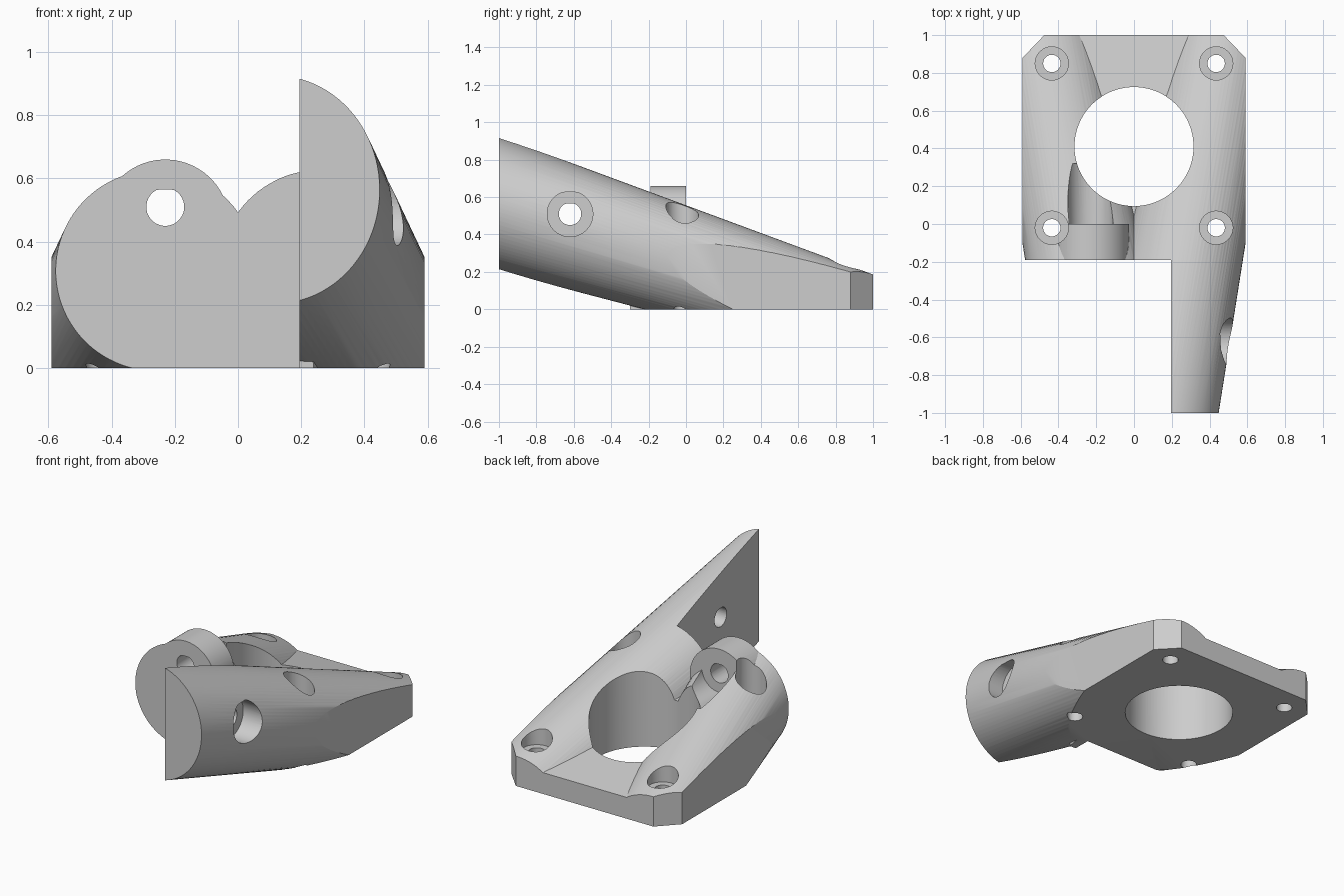
import bpy, bmesh
from math import sin, cos, pi

cube = bpy.data.objects.get("Cube")
if cube:
    bpy.data.objects.remove(cube)

grey = bpy.data.materials.new("plain_grey")
grey.use_nodes = True
grey.diffuse_color = (0.61, 0.61, 0.61, 1)
grey.node_tree.nodes["Principled BSDF"].inputs["Base Color"].default_value = (0.61, 0.61, 0.61, 1)


def loft(name, start, end):
    """Closed solid between two rings of matching points, facing outwards."""
    bm = bmesh.new()
    a = [bm.verts.new(p) for p in start]
    b = [bm.verts.new(p) for p in end]
    bm.faces.new(a[::-1])
    bm.faces.new(b)
    n = len(a)
    for i in range(n):
        j = (i + 1) % n
        bm.faces.new((a[i], a[j], b[j], b[i]))
    bm.normal_update()
    bmesh.ops.triangulate(bm, faces=bm.faces[:])
    if bm.calc_volume(signed=True) < 0:
        bmesh.ops.reverse_faces(bm, faces=bm.faces[:])
    bm.normal_update()
    mesh = bpy.data.meshes.new(name)
    bm.to_mesh(mesh)
    bm.free()
    mesh.materials.append(grey)
    ob = bpy.data.objects.new(name, mesh)
    bpy.context.collection.objects.link(ob)
    return ob


def cylinder(name, axis, centre, radius, low, high, segments=48, flat=1.0):
    """Cylinder along an axis; flat < 1 trims its upper side."""
    ring = []
    for i in range(segments):
        t = 2 * pi * (i + 0.5) / segments
        ring.append((centre[0] + radius * cos(t),
                     centre[1] + radius * min(sin(t), flat)))
    place = {"x": lambda u, v, w: (w, u, v),
             "y": lambda u, v, w: (u, w, v),
             "z": lambda u, v, w: (u, v, w)}[axis]
    return loft(name, [place(u, v, low) for u, v in ring],
                [place(u, v, high) for u, v in ring])


def combine(body, tool, operation):
    mod = body.modifiers.new(operation, "BOOLEAN")
    mod.operation = operation
    mod.solver = "EXACT"
    mod.object = tool
    bpy.context.view_layer.objects.active = body
    bpy.context.view_layer.update()
    bpy.ops.object.modifier_apply(modifier=mod.name)
    bpy.data.objects.remove(tool)


# Sloping tapered arms that spread apart towards the back
def arm_centre(y):
    d = y + 0.2
    return 0.257 + 0.1775 * d, 0.312 - 0.316 * d


def arm_ring(side, y, phase, segments=96):
    cx, cz = arm_centre(y)
    rx, rz = 0.318 - 0.019 * (y + 0.2), 0.318 - 0.054 * (y + 0.2)
    angles = [2 * pi * (i + phase) / segments for i in range(segments)]
    return [(side * (cx + rx * cos(t)), y, cz + rz * sin(t)) for t in angles]


body = loft("mount_body", arm_ring(1, -1.1, 0.1), arm_ring(1, 1.1, 0.1))
combine(body, loft("second_arm", arm_ring(-1, -0.4, 0.43), arm_ring(-1, 1.15, 0.43)), "UNION")


# Wedge web filling the space between the arms
def web_ring(y):
    x = arm_centre(y)[0]
    top = 0.133 + 0.2 * (1 - y)
    return [(-x, y, -0.7), (x, y, -0.7), (x, y, top), (-x, y, top)]


combine(body, loft("web", web_ring(-0.3), web_ring(1.05)), "UNION")

# Large central opening
combine(body, cylinder("opening", "z", (0, 0.41), 0.315, -1, 0.9, 96), "DIFFERENCE")

# Round boss for the front screw
combine(body, cylinder("boss", "y", (-0.23, 0.457), 0.203, -0.35, 0, 64), "UNION")

# Trim to the plan outline with flat base and bevelled back corners
plan = [(-0.59, -0.19), (0.195, -0.19), (0.195, -1), (0.59, -1),
        (0.59, 0.88), (0.475, 1), (-0.475, 1), (-0.59, 0.88)]
combine(body, loft("outline", [(x, y, 0) for x, y in plan],
                   [(x, y, 0.95) for x, y in plan]), "INTERSECT")

# Four vertical screw holes with counterbores
for x in (-0.435, 0.435):
    for y in (-0.02, 0.85):
        combine(body, cylinder("bore", "z", (x, y), 0.088, 0.17, 1.2), "DIFFERENCE")
        combine(body, cylinder("hole", "z", (x, y), 0.046, -0.1, 0.2, 32), "DIFFERENCE")

# Boss screw hole with the pocket behind it
combine(body, cylinder("pocket", "y", (-0.23, 0.51), 0.12, 0, 0.32, flat=0.95), "DIFFERENCE")
combine(body, cylinder("hole", "y", (-0.23, 0.51), 0.06, -0.4, 0.1, 32, 0.92), "DIFFERENCE")

# Cross screw hole through the long arm
combine(body, cylinder("bore", "x", (-0.62, 0.51), 0.122, 0.385, 0.8, flat=0.95), "DIFFERENCE")
combine(body, cylinder("hole", "x", (-0.62, 0.51), 0.06, 0.1, 0.5, 32, 0.92), "DIFFERENCE")

# Smooth curved walls, crisp edges
bpy.ops.object.select_all(action="DESELECT")
body.select_set(True)
bpy.context.view_layer.objects.active = body
bpy.ops.object.shade_smooth_by_angle(angle=0.4)
